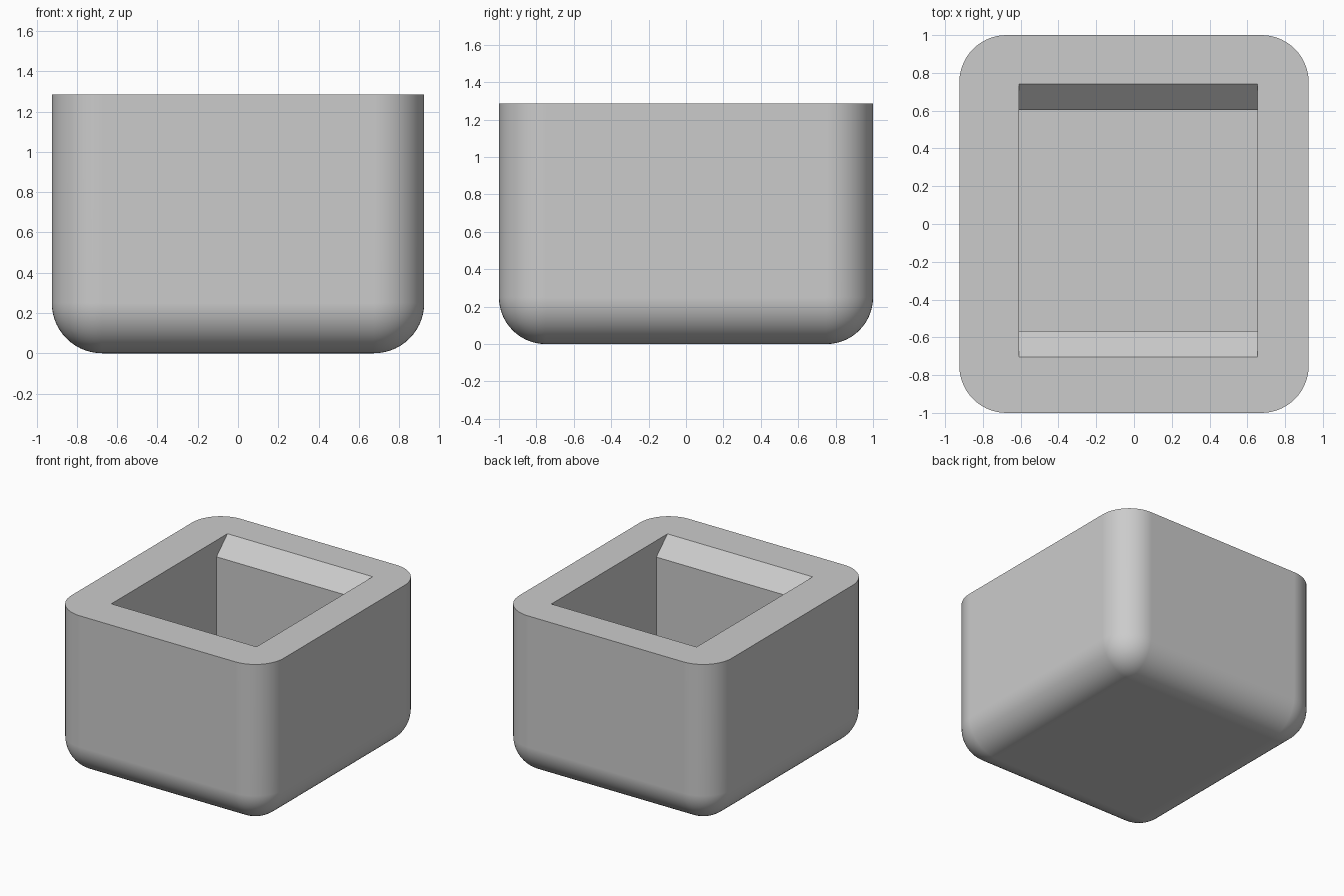
import bpy
import bmesh

if "Cube" in bpy.data.objects:
    bpy.data.objects.remove(bpy.data.objects["Cube"], do_unlink=True)

WIDTH, DEPTH, HEIGHT = 1.85, 2.0, 1.285
RADIUS = 0.25
FLOOR = 0.28

grey = bpy.data.materials.new("light_grey")
grey.use_nodes = True
colour = (0.6, 0.6, 0.6, 1)
grey.diffuse_color = colour
grey.node_tree.nodes["Principled BSDF"].inputs["Base Color"].default_value = colour


def add_object(name, bm):
    bmesh.ops.recalc_face_normals(bm, faces=bm.faces)
    mesh = bpy.data.meshes.new(name)
    bm.to_mesh(mesh)
    bm.free()
    mesh.materials.append(grey)
    obj = bpy.data.objects.new(name, mesh)
    bpy.context.collection.objects.link(obj)
    return obj


# Rounded body: every edge except the top rim is filleted
bm = bmesh.new()
bmesh.ops.create_cube(bm, size=1)
for v in bm.verts:
    v.co = (v.co.x * WIDTH, v.co.y * DEPTH, (v.co.z + 0.5) * HEIGHT)
rounded = [e for e in bm.edges if min(v.co.z for v in e.verts) < 0.01]
bmesh.ops.bevel(bm, geom=rounded, offset=RADIUS, offset_type='OFFSET',
                segments=14, profile=0.5, affect='EDGES')
body = add_object("hollow_block", bm)

# Cavity cutter: side profile with sloped lips front and back, extruded along x
left, right = -0.61, 0.655
lip = HEIGHT - 0.13
profile = [(-0.705, HEIGHT + 0.2), (-0.705, HEIGHT), (-0.567, lip), (-0.567, FLOOR),
           (0.604, FLOOR), (0.604, lip), (0.74, HEIGHT), (0.74, HEIGHT + 0.2)]
bm = bmesh.new()
side = bm.faces.new([bm.verts.new((left, y, z)) for y, z in profile])
swept = bmesh.ops.extrude_face_region(bm, geom=[side])["geom"]
bmesh.ops.translate(bm, vec=(right - left, 0, 0),
                    verts=[g for g in swept if isinstance(g, bmesh.types.BMVert)])
cutter = add_object("cavity_cutter", bm)

# Cut the cavity, then drop the cutter
cut = body.modifiers.new("cavity", 'BOOLEAN')
cut.operation = 'DIFFERENCE'
cut.solver = 'EXACT'
cut.object = cutter
bpy.ops.object.select_all(action='DESELECT')
body.select_set(True)
bpy.context.view_layer.objects.active = body
bpy.ops.object.modifier_apply(modifier=cut.name)
bpy.data.objects.remove(cutter, do_unlink=True)

# Smooth fillets with flat sides
bpy.ops.object.shade_smooth_by_angle()
weighted = body.modifiers.new("flat_sides", 'WEIGHTED_NORMAL')
weighted.keep_sharp = True
